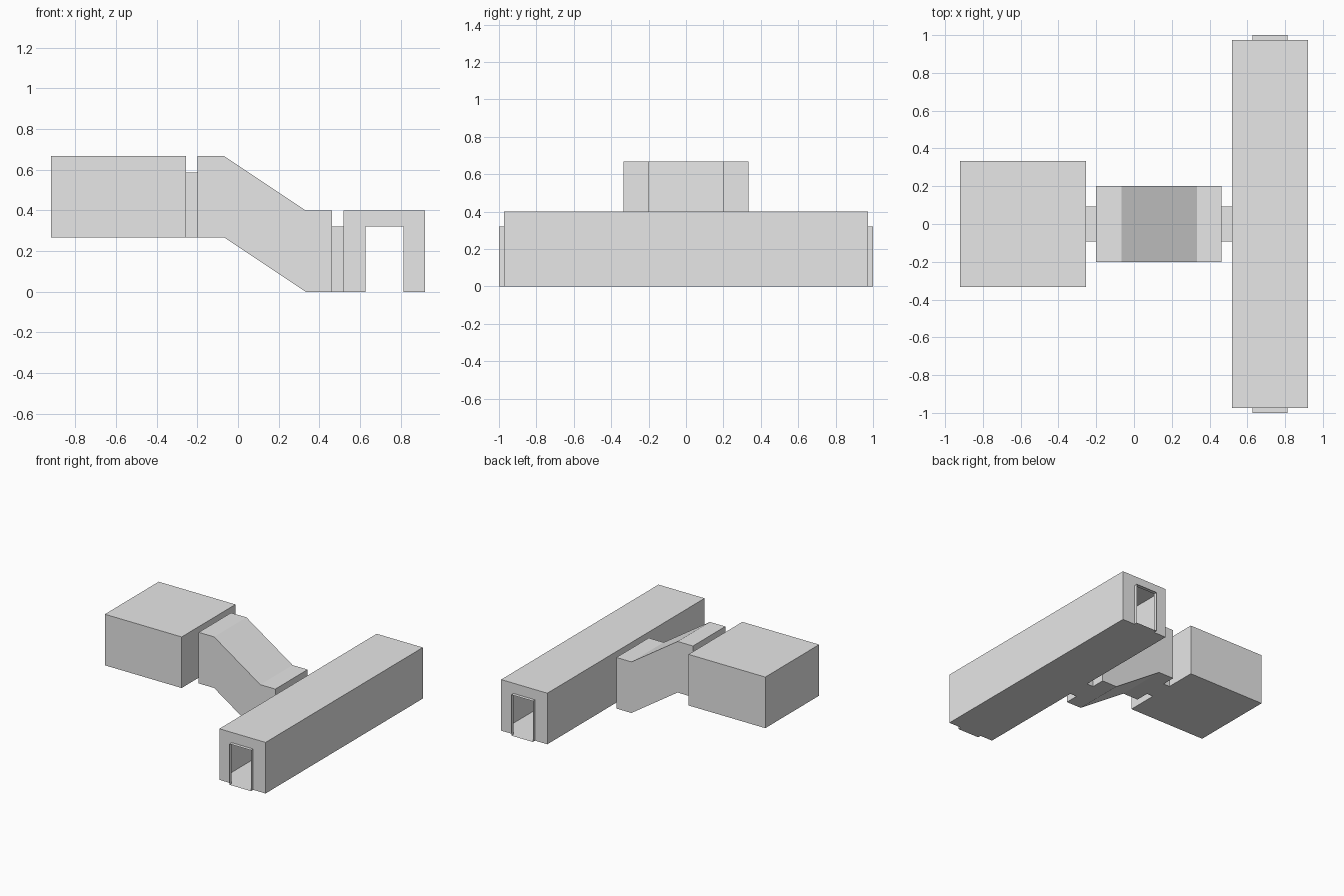
import bpy, bmesh
from mathutils import Vector

if "Cube" in bpy.data.objects:
    bpy.data.objects.remove(bpy.data.objects["Cube"])

DOOR_HALF, DOOR_H = 0.093, 0.32   # doorway half width and height
WALL_H = 0.4
UPPER = 0.267                     # floor level of the raised room

grey = bpy.data.materials.new("plain grey")
grey.diffuse_color = (0.8, 0.8, 0.8, 1)
grey.use_nodes = True
grey.node_tree.nodes["Principled BSDF"].inputs["Base Color"].default_value = grey.diffuse_color


def make(name, faces):
    """Thin-walled object from a list of face corner lists."""
    bm = bmesh.new()
    for f in faces:
        bm.faces.new([bm.verts.new(p) for p in f])
    bmesh.ops.remove_doubles(bm, verts=bm.verts, dist=1e-4)
    bmesh.ops.recalc_face_normals(bm, faces=bm.faces)
    me = bpy.data.meshes.new(name)
    bm.to_mesh(me)
    bm.free()
    me.materials.append(grey)
    ob = bpy.data.objects.new(name, me)
    bpy.context.collection.objects.link(ob)
    return ob


def panel(a, b, z0, z1):
    return [(*a, z0), (*b, z0), (*b, z1), (*a, z1)]


def wall(a, b, z0, door=False):
    """Upright wall from a to b, with an optional central doorway."""
    a, b = Vector(a), Vector(b)
    z1 = z0 + WALL_H
    if not door:
        return [panel(a, b, z0, z1)]
    mid, d = (a + b) / 2, (b - a).normalized() * DOOR_HALF
    l, r = mid - d, mid + d
    zd = z0 + DOOR_H
    return [panel(a, l, z0, zd), panel(r, b, z0, zd),
            [(*a, zd), (*l, zd), (*r, zd), (*b, zd), (*b, z1), (*a, z1)]]


def room(name, x0, x1, y, z0, doors):
    """Hollow room; doors lists the sides W, E, S, N that are open."""
    sides = {"S": ((x0, -y), (x1, -y)), "E": ((x1, -y), (x1, y)),
             "N": ((x1, y), (x0, y)), "W": ((x0, y), (x0, -y))}
    faces = [[(x0, -y, z), (x1, -y, z), (x1, y, z), (x0, y, z)]
             for z in (z0, z0 + WALL_H)]
    for key, (a, b) in sides.items():
        faces += wall(a, b, z0, key in doors)
    return make(name, faces)


def passage(name, start, end, z0):
    """Open-ended door sleeve between two points on plan."""
    s, e = Vector(start), Vector(end)
    d = (e - s).normalized()
    n = Vector((-d.y, d.x)) * DOOR_HALF
    ring = lambda p: [(*(p - n), z0), (*(p + n), z0),
                      (*(p + n), z0 + DOOR_H), (*(p - n), z0 + DOOR_H)]
    r0, r1 = ring(s), ring(e)
    return make(name, [[r0[i], r0[(i + 1) % 4], r1[(i + 1) % 4], r1[i]]
                       for i in range(4)])


# Raised square room and long lower hall
room("raised_room", -0.92, -0.255, 0.333, UPPER, "E")
room("long_hall", 0.52, 0.92, 0.973, 0.0, "WSN")

# Sloping corridor: floor path repeated at ceiling height, walls between
path = [(-0.2, UPPER), (-0.067, UPPER), (0.333, 0.0), (0.463, 0.0)]
W = 0.2
faces = []
for (xa, za), (xb, zb) in zip(path, path[1:]):
    for h in (0, WALL_H):
        faces.append([(xa, -W, za + h), (xb, -W, zb + h),
                      (xb, W, zb + h), (xa, W, za + h)])
    for y in (-W, W):
        faces.append([(xa, y, za), (xb, y, zb),
                      (xb, y, zb + WALL_H), (xa, y, za + WALL_H)])
for x, z in (path[0], path[-1]):
    faces += wall((x, -W), (x, W), z, True)
make("sloping_corridor", faces)

# Door sleeves joining the rooms and at both hall ends
passage("upper_doorway", (-0.255, 0), (-0.2, 0), UPPER)
passage("lower_doorway", (0.463, 0), (0.52, 0), 0.0)
for name, s in (("front_doorway", -1), ("back_doorway", 1)):
    passage(name, (0.72, s * 0.973), (0.72, s * 1.0), 0.0)
